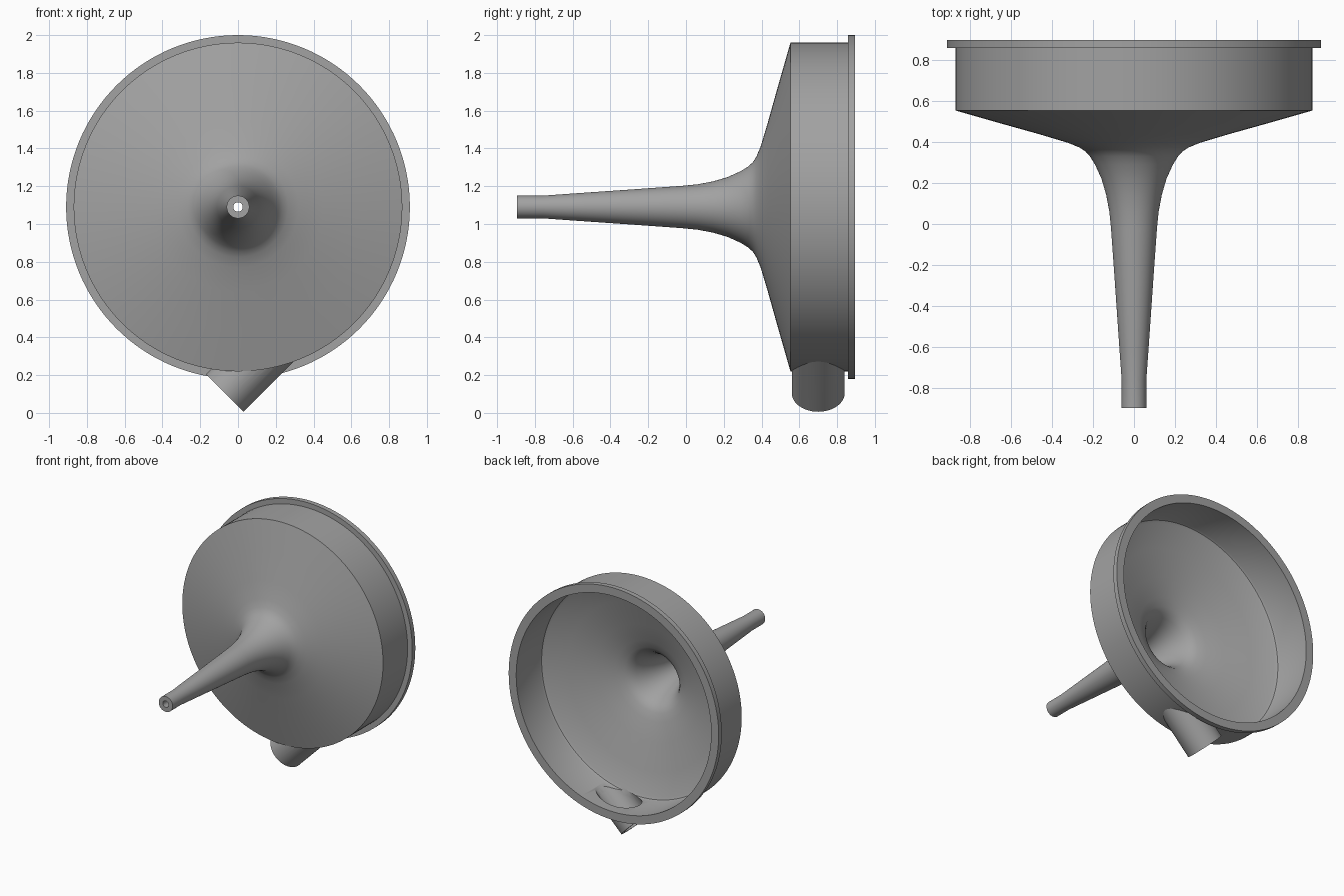
import bpy, bmesh, math
from mathutils import Matrix, Vector

cube = bpy.data.objects.get("Cube")
if cube:
    bpy.data.objects.remove(cube, do_unlink=True)

AXIS_Z = 1.09
SEGMENTS = 128

grey = bpy.data.materials.new("plain_grey")
grey.use_nodes = True
colour = (0.36, 0.36, 0.36, 1)
grey.diffuse_color = colour
grey.node_tree.nodes["Principled BSDF"].inputs["Base Color"].default_value = colour


def make_object(name, bm):
    bmesh.ops.recalc_face_normals(bm, faces=bm.faces)
    mesh = bpy.data.meshes.new(name)
    bm.to_mesh(mesh)
    bm.free()
    mesh.materials.append(grey)
    obj = bpy.data.objects.new(name, mesh)
    bpy.context.collection.objects.link(obj)
    return obj


def lathe(name, profile):
    """Spin a closed (radius, y) profile around the horizontal axis."""
    bm = bmesh.new()
    verts = [bm.verts.new((r, y, AXIS_Z)) for r, y in profile]
    edges = [bm.edges.new((v, verts[i - 1])) for i, v in enumerate(verts)]
    bmesh.ops.spin(bm, geom=verts + edges, cent=(0, 0, AXIS_Z), axis=(0, 1, 0),
                   angle=math.tau, steps=SEGMENTS, use_merge=True)
    bmesh.ops.remove_doubles(bm, verts=bm.verts, dist=1e-5)
    return make_object(name, bm)


def cylinder(name, start, end, radius, segments=64):
    start, end = Vector(start), Vector(end)
    direction = end - start
    turn = direction.to_track_quat("Z", "Y").to_matrix().to_4x4()
    bm = bmesh.new()
    bmesh.ops.create_cone(bm, cap_ends=True, segments=segments, radius1=radius,
                          radius2=radius, depth=direction.length,
                          matrix=Matrix.Translation((start + end) / 2) @ turn)
    return make_object(name, bm)


def cut(target, cutter):
    mod = target.modifiers.new("cut", "BOOLEAN")
    mod.operation = "DIFFERENCE"
    mod.solver = "EXACT"
    mod.object = cutter
    bpy.context.view_layer.objects.active = target
    bpy.ops.object.modifier_apply(modifier=mod.name)


# Funnel: spout, flared throat, cone, drum and rim, with an even inner wall
outer = [(0.06, -0.895), (0.06, -0.76), (0.07, -0.62), (0.092, -0.3), (0.112, -0.02),
         (0.12, 0.06), (0.135, 0.14), (0.158, 0.22), (0.19, 0.29), (0.215, 0.33),
         (0.236, 0.353), (0.265, 0.372), (0.32, 0.395), (0.45, 0.434), (0.65, 0.49),
         (0.87, 0.553), (0.87, 0.857), (0.91, 0.857), (0.91, 0.895)]
inner = [(0.845, 0.895), (0.845, 0.605), (0.838, 0.59), (0.82, 0.58), (0.65, 0.53),
         (0.45, 0.473), (0.31, 0.43), (0.25, 0.405), (0.215, 0.383), (0.19, 0.35),
         (0.162, 0.3), (0.13, 0.22), (0.107, 0.14), (0.092, 0.06), (0.083, -0.02),
         (0.06, -0.3), (0.036, -0.62), (0.025, -0.76), (0.025, -0.895)]
funnel = lathe("funnel_body", outer + inner)

# Slanted side pipe under the drum
mouth = Vector((-0.07, 0.70, 0.105))
slant = Vector((1, 0, 1)).normalized()
pipe = cylinder("side_pipe", mouth, mouth + slant * 0.6, 0.14)
bore = cylinder("bore_cutter", mouth - slant * 0.1, mouth + slant * 0.7, 0.115)
drum_space = cylinder("drum_cutter", (0, 0.3, AXIS_Z), (0, 1.2, AXIS_Z), 0.855, SEGMENTS)
cut(pipe, drum_space)
cut(pipe, bore)
cut(funnel, bore)
for helper in (bore, drum_space):
    bpy.data.objects.remove(helper, do_unlink=True)

# Smooth shading with crisp edges
bpy.ops.object.select_all(action="DESELECT")
for obj in (funnel, pipe):
    obj.select_set(True)
bpy.context.view_layer.objects.active = funnel
bpy.ops.object.shade_smooth_by_angle(angle=math.radians(30))
